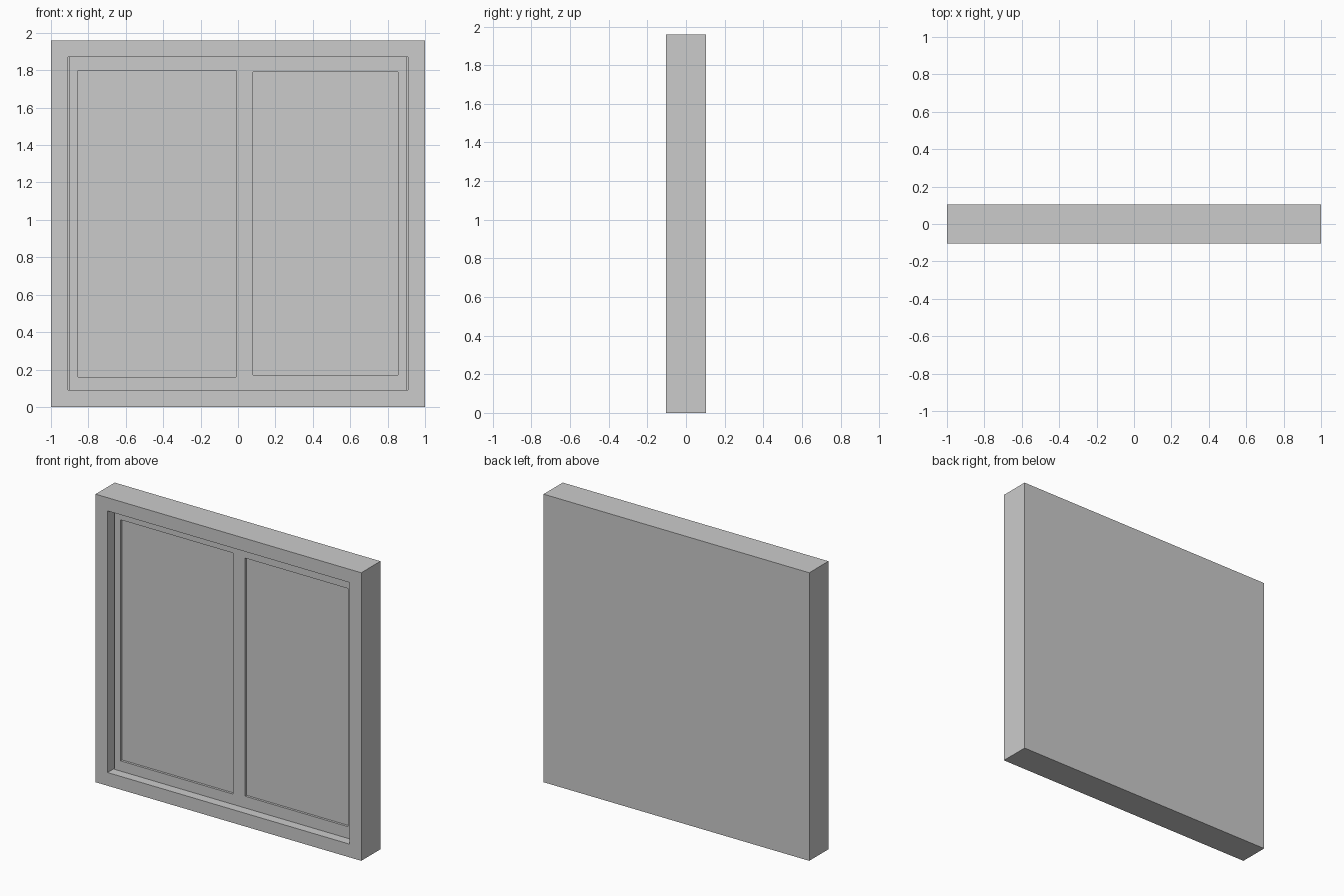
import bpy

if "Cube" in bpy.data.objects:
    bpy.data.objects.remove(bpy.data.objects["Cube"])

DEPTH = 0.103      # half thickness of the outer frame
SASH_Y = -0.04     # front plane of the sash
PANE_Y = -0.024    # front plane of the two panes
FLOOR_Y = 0.0      # bottom of the pocket holding the sash


def box(name, x, y, z):
    """Box from (min, max) ranges."""
    bpy.ops.mesh.primitive_cube_add(
        size=1, location=[sum(r) / 2 for r in (x, y, z)])
    ob = bpy.context.object
    ob.name = name
    ob.scale = [r[1] - r[0] for r in (x, y, z)]
    bpy.ops.object.transform_apply(location=False, rotation=False, scale=True)
    return ob


def recess(target, name, x, y, z):
    """Cut a rectangular pocket into the target with a hidden cutter."""
    cutter = box(name, x, y, z)
    cutter.hide_render = True
    cutter.hide_viewport = True
    cutter.display_type = 'WIRE'
    mod = target.modifiers.new(name, 'BOOLEAN')
    mod.operation = 'DIFFERENCE'
    mod.solver = 'EXACT'
    mod.object = cutter


# Outer frame with solid back and a front pocket
frame = box("window_frame", (-1, 1), (-DEPTH, DEPTH), (0, 1.96))
recess(frame, "frame_cutter", (-0.91, 0.91), (-0.3, FLOOR_Y), (0.09, 1.87))

# Sash, slightly narrower than the pocket, with two sunken panes
sash = box("window_sash", (-0.90, 0.90), (SASH_Y, FLOOR_Y), (0.09, 1.87))
recess(sash, "left_pane_cutter", (-0.855, -0.01), (-0.3, PANE_Y), (0.16, 1.80))
recess(sash, "right_pane_cutter", (0.08, 0.855), (-0.3, PANE_Y), (0.17, 1.79))
